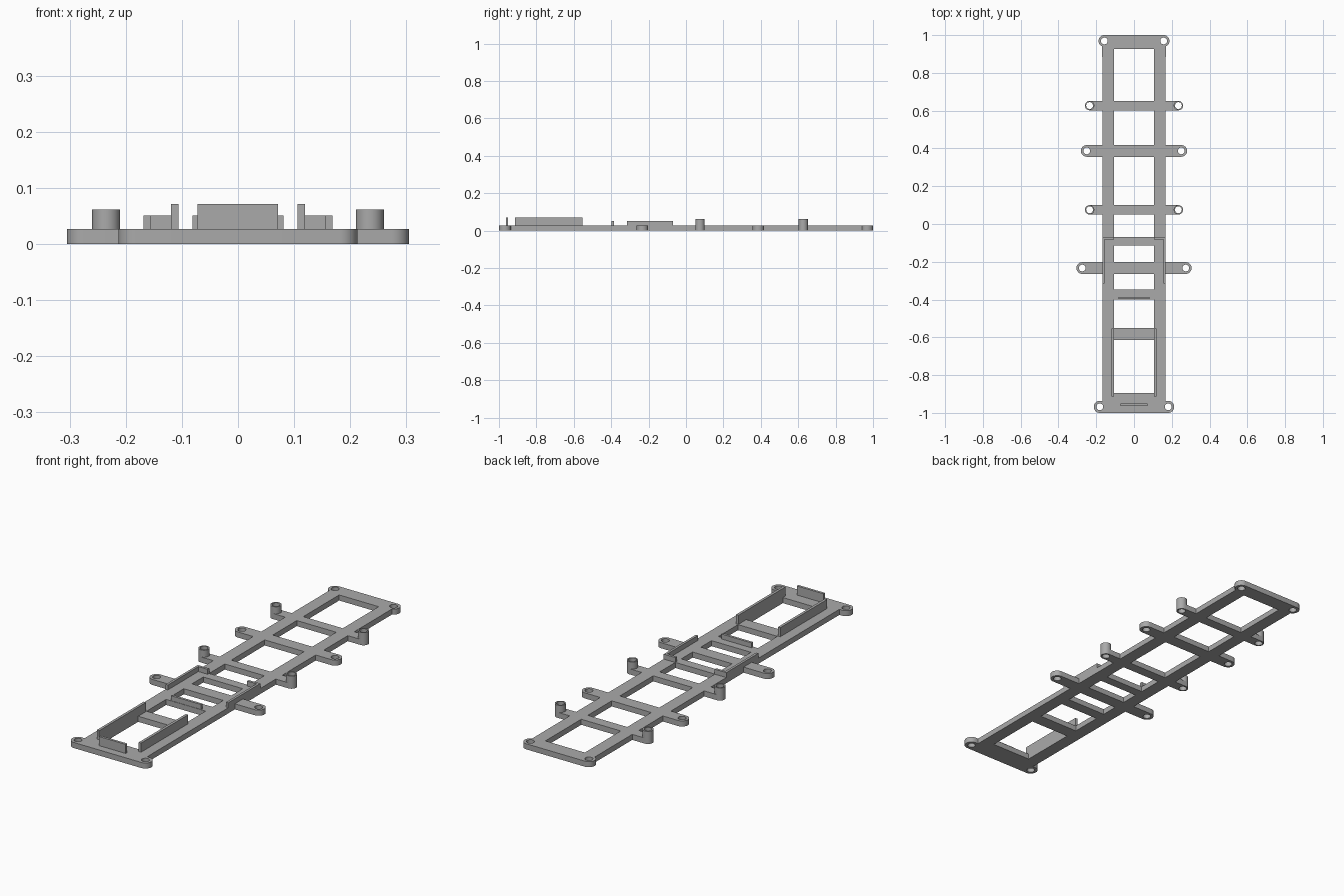
import bpy, bmesh, math

if "Cube" in bpy.data.objects:
    bpy.data.objects.remove(bpy.data.objects["Cube"])

BASE = 0.027      # plate thickness
RAIL_OUT, RAIL_IN = 0.168, 0.106
HOLE_R = 0.018

grey = bpy.data.materials.new("plain grey")
grey.diffuse_color = (0.4, 0.4, 0.4, 1)
grey.use_nodes = True
grey.node_tree.nodes["Principled BSDF"].inputs["Base Color"].default_value = grey.diffuse_color


def arc(cx, cy, r, a0=-90, a1=90, n=16):
    return [(cx + r * math.cos(math.radians(a0 + (a1 - a0) * i / n)),
             cy + r * math.sin(math.radians(a0 + (a1 - a0) * i / n)))
            for i in range(n + 1)]


def circle(cx, cy, r):
    return arc(cx, cy, r, 0, 360, 32)[:-1]


def extruded(name, loops, z0, z1):
    """Flat filled profile with holes, extruded from z0 to z1."""
    curve = bpy.data.curves.new(name, 'CURVE')
    curve.dimensions = '2D'
    curve.fill_mode = 'BOTH'
    curve.extrude = (z1 - z0) / 2
    for loop in loops:
        spline = curve.splines.new('POLY')
        spline.points.add(len(loop) - 1)
        for p, (x, y) in zip(spline.points, loop):
            p.co = (x, y, 0, 1)
        spline.use_cyclic_u = True
    ob = bpy.data.objects.new(name, curve)
    bpy.context.collection.objects.link(ob)
    bpy.ops.object.select_all(action='DESELECT')
    ob.select_set(True)
    bpy.context.view_layer.objects.active = ob
    bpy.ops.object.convert(target='MESH')
    ob = bpy.context.view_layer.objects.active
    bm = bmesh.new()
    bm.from_mesh(ob.data)
    bmesh.ops.translate(bm, verts=bm.verts, vec=(0, 0, (z0 + z1) / 2))
    bmesh.ops.remove_doubles(bm, verts=bm.verts, dist=1e-5)
    bmesh.ops.recalc_face_normals(bm, faces=bm.faces)
    bm.to_mesh(ob.data)
    bm.free()
    ob.data.materials.clear()
    ob.data.materials.append(grey)
    bpy.ops.object.shade_smooth_by_angle(angle=math.radians(30))
    return ob


def rect(x0, x1, y0, y1):
    return [(x0, y0), (x1, y0), (x1, y1), (x0, y1)]


# Mounting ears: hole x, hole y, radius, carries a standoff
side_ears = [(0.274, -0.233, 0.031, False), (0.235, 0.075, 0.025, True),
             (0.250, 0.387, 0.031, False), (0.235, 0.627, 0.025, True)]
front_ear = (0.181, -0.968, 0.032)
back_ear = (0.157, 0.969, 0.031)

# Right half of the plate outline, front to back, then mirrored
right = arc(*front_ear) + [(RAIL_OUT, front_ear[1] + front_ear[2])]
for cx, cy, r, _ in side_ears:
    right += [(RAIL_OUT, cy - r)] + arc(cx, cy, r) + [(RAIL_OUT, cy + r)]
right += arc(*back_ear, a0=-69)
outline = right + [(-x, y) for x, y in reversed(right)]

# Windows between the cross bars
windows = [(-0.894, -0.614), (-0.55, -0.40), (-0.347, -0.264),
           (-0.202, -0.115), (-0.07, 0.05), (0.10, 0.356),
           (0.418, 0.602), (0.652, 0.927)]
loops = [outline] + [rect(-RAIL_IN, RAIL_IN, a, b) for a, b in windows]

# Screw holes
for ear in side_ears + [front_ear, back_ear]:
    for s in (-1, 1):
        loops.append(circle(s * ear[0], ear[1], HOLE_R))
extruded("base_plate", loops, 0, BASE)

# Tubular standoffs, side walls and corner brackets on both sides
for s, side in ((-1, "left"), (1, "right")):
    for cx, cy, r, standoff in side_ears:
        if standoff:
            extruded(side + "_standoff",
                     [circle(s * cx, cy, r), circle(s * cx, cy, HOLE_R)],
                     BASE, 0.061)
    extruded(side + "_tray_wall",
             [rect(s * 0.106, s * 0.119, -0.913, -0.553)], BASE, 0.071)
    bracket = [(0.168, -0.315), (0.168, -0.069), (0.106, -0.069),
               (0.106, -0.081), (0.156, -0.081), (0.156, -0.315)]
    extruded(side + "_corner_bracket",
             [[(s * x, y) for x, y in bracket]], BASE, 0.051)

# Cross stops
extruded("front_stop", [rect(-0.072, 0.071, -0.963, -0.951)], BASE, 0.071)
extruded("middle_stop", [rect(-0.081, 0.081, -0.398, -0.386)], BASE, 0.051)
